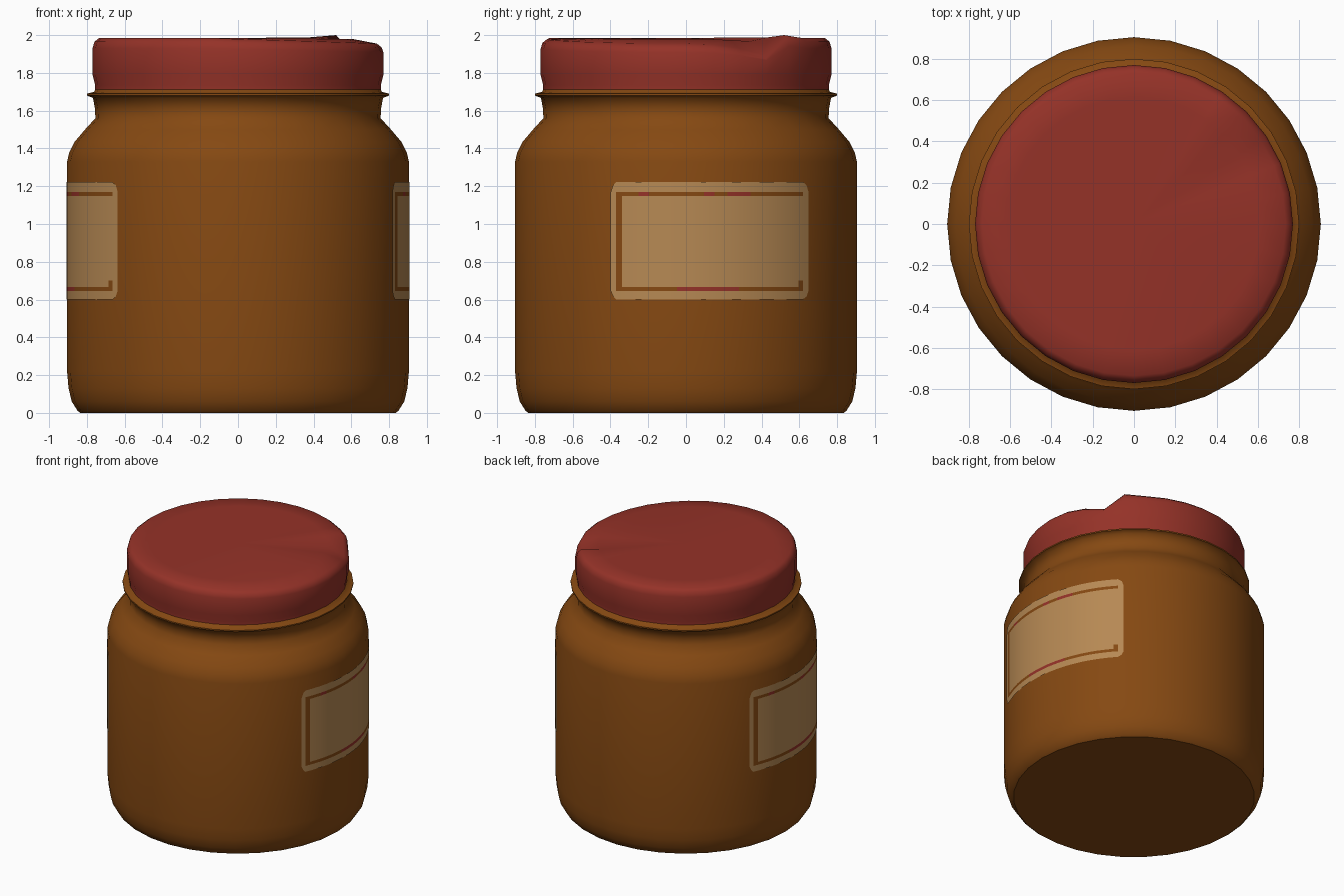
import bpy, bmesh, math

if "Cube" in bpy.data.objects:
    bpy.data.objects.remove(bpy.data.objects["Cube"])

SEG = 32


def material(name, rgb):
    m = bpy.data.materials.new(name)
    m.diffuse_color = (*rgb, 1)
    m.use_nodes = True
    m.node_tree.nodes["Principled BSDF"].inputs["Base Color"].default_value = m.diffuse_color
    return m


BROWN = material("brown_contents", (0.235, 0.066, 0.006))
RED = material("red_lid", (0.30, 0.032, 0.021))
CREAM = material("tan_label", (0.47, 0.25, 0.088))


def finish(bm, name, mats, sharp_deg, flat_base=False):
    bmesh.ops.recalc_face_normals(bm, faces=bm.faces)
    for f in bm.faces:
        f.smooth = True
    for e in bm.edges:
        if e.calc_face_angle(0) > math.radians(sharp_deg):
            e.smooth = False
        if flat_base and all(v.co.z < 0.001 for v in e.verts):
            e.smooth = False
    me = bpy.data.meshes.new(name)
    bm.to_mesh(me)
    bm.free()
    for m in mats:
        me.materials.append(m)
    ob = bpy.data.objects.new(name, me)
    bpy.context.collection.objects.link(ob)
    return ob


def lathe(profile, shift=None):
    """Closed turned shape; shift(ring, segment) changes the height of a point."""
    bm = bmesh.new()
    rings = []
    for k, (r, z) in enumerate(profile):
        ring = []
        for i in range(SEG):
            a = 2 * math.pi * i / SEG
            dz = shift(k, i) if shift else 0
            ring.append(bm.verts.new((r * math.cos(a), r * math.sin(a), z + dz)))
        rings.append(ring)
    for lo, hi in zip(rings, rings[1:]):
        for i in range(SEG):
            j = (i + 1) % SEG
            bm.faces.new((lo[i], lo[j], hi[j], hi[i]))
    bm.faces.new(rings[0][::-1])
    top = bm.verts.new((0, 0, profile[-1][1]))
    for i in range(SEG):
        bm.faces.new((rings[-1][i], rings[-1][(i + 1) % SEG], top))
    return bm


# Jar with rounded foot, shoulder, neck and thin flange
jar = [(0.835, 0), (0.85, 0.012), (0.88, 0.06), (0.897, 0.13), (0.905, 0.22),
       (0.905, 1.33), (0.893, 1.38), (0.865, 1.435), (0.81, 1.50), (0.755, 1.56),
       (0.757, 1.61), (0.768, 1.668), (0.80, 1.68), (0.80, 1.69),
       (0.762, 1.70), (0.755, 1.715), (0.70, 1.72)]
finish(lathe(jar), "jar", [BROWN], 65, True)

# Lid with a pinched dent in the back right rim
DENT = {4: 0.015, 3: -0.09, 2: -0.055, 1: -0.035, 0: -0.03,
        31: -0.03, 30: -0.028, 29: -0.025, 28: -0.022, 27: -0.018,
        26: -0.014, 25: -0.01, 24: -0.006}
WEIGHT = [0, 0, 0, 0.7, 1, 1, 0.2]
lid = [(0.757, 1.70), (0.756, 1.735), (0.77, 1.79), (0.77, 1.93),
       (0.76, 1.965), (0.735, 1.985), (0.61, 1.985)]
finish(lathe(lid, lambda k, i: WEIGHT[k] * DENT.get(i, 0)), "lid", [RED], 45)


# Curved label plates with a thin inner frame line
def label(name, turn):
    angles = [-26, -24, -21.8, -16, -12.5, -8, -3, 2, 6, 9.5, 14, 18, 22,
              26, 30, 34, 38, 41, 43, 45.5]
    heights = [0.60, 0.645, 0.667, 0.70, 1.148, 1.17, 1.222]
    last_a, last_h = len(angles) - 1, len(heights) - 1
    bm = bmesh.new()
    grid = []
    for i, a in enumerate(angles):
        col = []
        for j, z in enumerate(heights):
            # Trim the corners
            if i in (0, last_a) and j in (0, last_h):
                a2 = a + (0.9 if i == 0 else -0.9)
                z += 0.016 if j == 0 else -0.016
            else:
                a2 = a
            t = math.radians(a2 + turn)
            col.append(bm.verts.new((0.909 * math.cos(t), 0.909 * math.sin(t), z)))
        grid.append(col)
    for i in range(last_a):
        for j in range(last_h):
            f = bm.faces.new((grid[i][j], grid[i + 1][j],
                              grid[i + 1][j + 1], grid[i][j + 1]))
            mid = (angles[i] + angles[i + 1]) / 2
            upper, lower = j == 4, j == 1
            left_line = i == 1 and 1 <= j <= 4
            right_tick = i == last_a - 2 and j == 2
            if left_line or right_tick or ((upper or lower) and 1 < i < last_a - 1):
                f.material_index = 1
            # Red stretches of the frame line
            if (upper and (-16 < mid < -12.5 or 6 < mid < 9.5 or 14 < mid < 22)) \
                    or (lower and -3 < mid < 18):
                f.material_index = 2
    finish(bm, name, [CREAM, BROWN, RED], 45)


label("right_label", 0)
label("left_label", 180)
